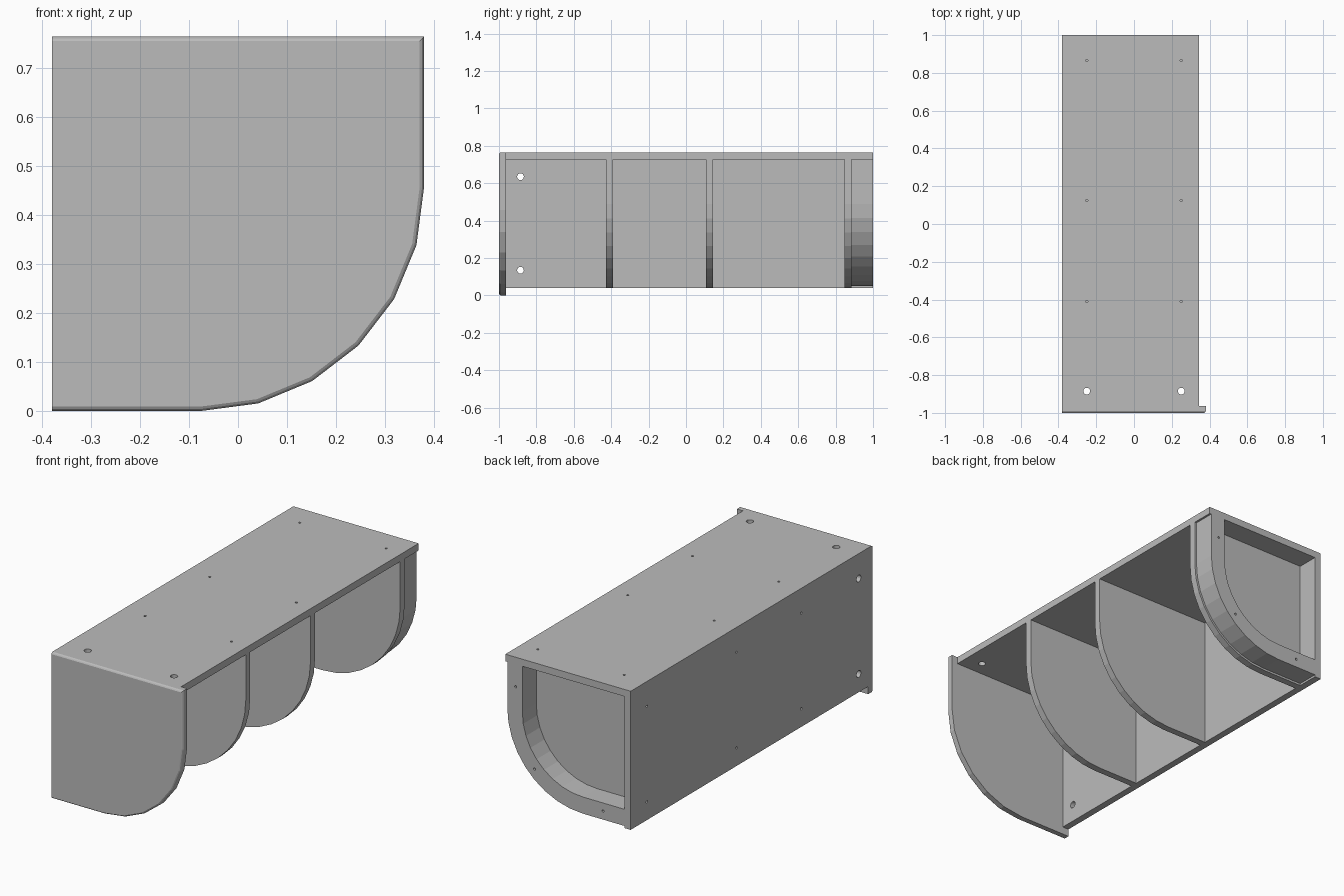
import bpy, bmesh, math
from mathutils import Matrix

if "Cube" in bpy.data.objects:
    bpy.data.objects.remove(bpy.data.objects["Cube"])

grey = bpy.data.materials.new("plain_grey")
grey.use_nodes = True
grey.diffuse_color = (0.5, 0.5, 0.5, 1)
grey.node_tree.nodes["Principled BSDF"].inputs["Base Color"].default_value = (0.5, 0.5, 0.5, 1)


def finish(name, bm):
    bmesh.ops.recalc_face_normals(bm, faces=bm.faces)
    mesh = bpy.data.meshes.new(name)
    bm.to_mesh(mesh)
    bm.free()
    mesh.materials.append(grey)
    obj = bpy.data.objects.new(name, mesh)
    bpy.context.collection.objects.link(obj)
    return obj


def loft(name, sections):
    """Skin closed (x, z) outlines placed at successive y values, with end caps."""
    bm = bmesh.new()
    rings = [[bm.verts.new((x, y, z)) for x, z in pts] for y, pts in sections]
    for a, b in zip(rings, rings[1:]):
        for i in range(len(a)):
            j = (i + 1) % len(a)
            bm.faces.new((a[i], a[j], b[j], b[i]))
    bm.faces.new(rings[0])
    bm.faces.new(rings[-1])
    return finish(name, bm)


def rounded_path(x0, x1, z0, z1, r, n):
    """Lower edge, quarter round, then right edge."""
    arc = [(x1 - r + r * math.sin(t), z0 + r - r * math.cos(t))
           for t in (math.pi / 2 * i / n for i in range(n + 1))]
    return [(x0, z0)] + arc + [(x1, z1)]


def box(name, x0, x1, y0, y1, z0, z1):
    pts = [(x0, z0), (x1, z0), (x1, z1), (x0, z1)]
    return loft(name, [(y0, pts), (y1, pts)])


def drill(obj, holes):
    """Cut round holes given as (centre, radius, depth, axis)."""
    bm = bmesh.new()
    turns = {"x": Matrix.Rotation(math.pi / 2, 4, "Y"),
             "y": Matrix.Rotation(math.pi / 2, 4, "X"), "z": Matrix()}
    for centre, radius, depth, axis in holes:
        bmesh.ops.create_cone(bm, cap_ends=True, segments=16, radius1=radius,
                              radius2=radius, depth=depth,
                              matrix=Matrix.Translation(centre) @ turns[axis])
    cutter = finish(obj.name + "_hole_cutter", bm)
    cutter.hide_render = True
    cutter.hide_viewport = True
    cutter.display_type = "WIRE"
    mod = obj.modifiers.new("holes", "BOOLEAN")
    mod.operation = "DIFFERENCE"
    mod.solver = "EXACT"
    mod.object = cutter


LEFT, RIGHT, TOP, BASE, T = -0.38, 0.345, 0.765, 0.04, 0.037
FRONT, BACK = -0.963, 1.0
DIVIDERS = [-0.41, 0.125, 0.866]

# Top and side panels
top = box("top_panel", LEFT, RIGHT, FRONT, BACK, TOP - T, TOP)
side = box("side_panel", LEFT, LEFT + T, FRONT, BACK, BASE, TOP - T)

# Screw holes over each divider, larger holes near the front
spots = [(y, 0.006) for y in DIVIDERS] + [(-0.885, 0.018)]
drill(top, [((x, y, TOP), r, 0.1, "z") for y, r in spots for x in (-0.25, 0.25)])
drill(side, [((LEFT, y, z), r, 0.1, "x") for y, r in spots for z in (0.135, 0.635)])

# Front panel with a softened front edge
sections = []
for y, inset in [(-1, 0.009), (-0.997, 0.004), (-0.99, 0), (FRONT, 0)]:
    pts = rounded_path(LEFT, 0.38 - inset, inset, TOP - inset, 0.457 - inset, 6)
    sections.append((y, pts + [(LEFT, TOP - inset)]))
loft("front_panel", sections)

# Rounded dividers
inner_left, inner_top = LEFT + T, TOP - T
outline = rounded_path(inner_left, RIGHT, BASE, inner_top, 0.45, 9)
outline.append((inner_left, inner_top))
for i, y in enumerate(DIVIDERS):
    loft(f"divider_{i + 1}", [(y - T / 2, outline), (y + T / 2, outline)])

# Rear frame, open in the middle and set in slightly
STEP, WIDTH = 0.011, 0.087
outer = rounded_path(inner_left, RIGHT - STEP, BASE + STEP, inner_top, 0.45 - STEP, 9)
d = STEP + WIDTH
inner = rounded_path(inner_left, RIGHT - d, BASE + d, inner_top, 0.45 - d, 9)
band = outer + inner[::-1]
frame = loft("rear_frame", [(DIVIDERS[-1] + T / 2, band), (BACK, band)])
drill(frame, [((x, BACK, z), 0.006, 0.07, "y")
              for x, z in ((0.285, 0.61), (0.176, 0.209), (-0.22, 0.095))])
